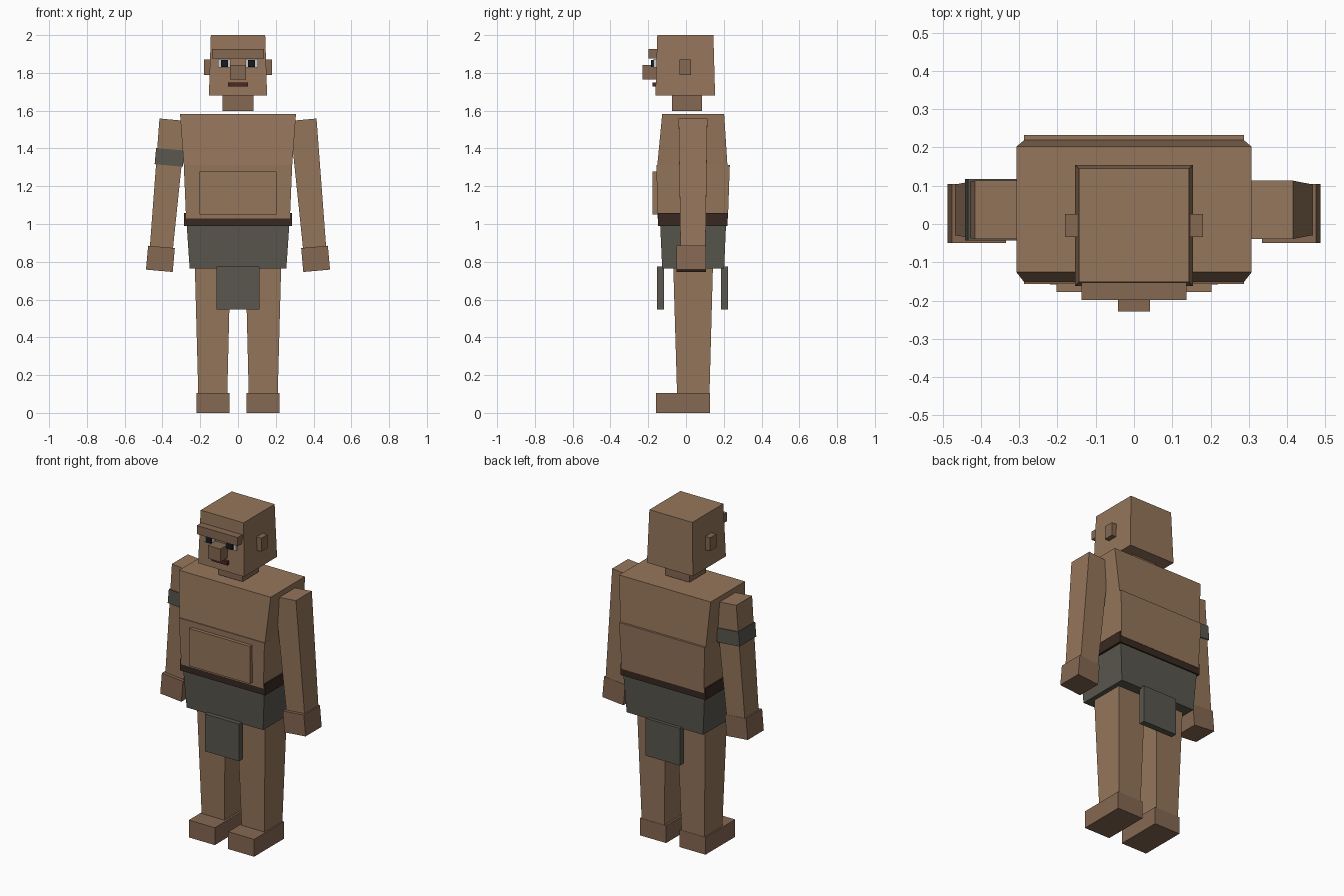
import bpy, bmesh
from mathutils import Matrix
from math import radians

if "Cube" in bpy.data.objects:
    bpy.data.objects.remove(bpy.data.objects["Cube"])


def mat(name, r, g, b):
    m = bpy.data.materials.new(name)
    m.diffuse_color = (r, g, b, 1)
    m.use_nodes = True
    m.node_tree.nodes["Principled BSDF"].inputs["Base Color"].default_value = m.diffuse_color
    return m


SKIN = mat("skin", 0.30, 0.18, 0.105)
SKIN_DARK = mat("dark skin", 0.235, 0.138, 0.085)
CLOTH = mat("cloth", 0.10, 0.095, 0.075)
LEATHER = mat("leather", 0.04, 0.022, 0.015)
LIPS = mat("lips", 0.08, 0.02, 0.015)
WHITE = mat("eye white", 0.6, 0.6, 0.58)
BLACK = mat("pupil", 0.01, 0.01, 0.012)


def block(name, material, z, bottom, top=None, matrix=None):
    """Tapered box; bottom and top are (x0, x1, y0, y1)."""
    bm = bmesh.new()
    rings = []
    for h, (x0, x1, y0, y1) in zip(z, (bottom, top or bottom)):
        rings.append([bm.verts.new((x, y, h)) for x, y in
                      ((x0, y0), (x1, y0), (x1, y1), (x0, y1))])
    lo, hi = rings
    bm.faces.new(lo[::-1])
    bm.faces.new(hi)
    for i in range(4):
        j = (i + 1) % 4
        bm.faces.new((lo[i], lo[j], hi[j], hi[i]))
    if matrix:
        bm.transform(matrix)
    bmesh.ops.recalc_face_normals(bm, faces=bm.faces)
    me = bpy.data.meshes.new(name)
    bm.to_mesh(me)
    bm.free()
    me.materials.append(material)
    ob = bpy.data.objects.new(name, me)
    bpy.context.collection.objects.link(ob)
    return ob


def centred(w, y0, y1):
    return (-w, w, y0, y1)


# Head and neck
block("head", SKIN, (1.68, 2.0), centred(0.154, -0.162, 0.154), centred(0.144, -0.152, 0.145))
block("neck", SKIN_DARK, (1.597, 1.69), centred(0.082, -0.074, 0.084))
block("brow", SKIN_DARK, (1.875, 1.927), centred(0.137, -0.199, -0.14))
block("nose", SKIN_DARK, (1.764, 1.843), centred(0.042, -0.229, -0.14))
block("mouth", LIPS, (1.727, 1.749), centred(0.052, -0.178, -0.14))

# Torso
block("chest", SKIN, (1.30, 1.583), centred(0.286, -0.153, 0.22), centred(0.307, -0.126, 0.202))
block("belly", SKIN, (1.03, 1.312), centred(0.275, -0.150, 0.222), centred(0.287, -0.157, 0.232))
block("belly_panel", SKIN, (1.05, 1.277), centred(0.203, -0.177, -0.13))

# Clothing
block("belt", LEATHER, (0.99, 1.058), centred(0.285, -0.147, 0.22))
block("skirt", CLOTH, (0.765, 1.0), centred(0.256, -0.126, 0.202), centred(0.272, -0.137, 0.212))
block("front_flap", CLOTH, (0.548, 0.774), centred(0.115, -0.153, -0.116))
block("back_flap", CLOTH, (0.548, 0.774), centred(0.115, 0.184, 0.222))

# Arm frame: origin at shoulder, leaning outwards
def arm_frame(s):
    return Matrix.Translation((s * 0.345, 0, 1.552)) @ Matrix.Rotation(radians(-5.1 * s), 4, 'Y')


# Paired parts
for s, side in ((-1, "right"), (1, "left")):
    def pair(name, material, z, x0, x1, y0, y1, top=None):
        flip = lambda r: r if s > 0 else (-r[1], -r[0], r[2], r[3])
        block(f"{side}_{name}", material, z, flip((x0, x1, y0, y1)), flip(top) if top else None)

    pair("ear", SKIN_DARK, (1.79, 1.871), 0.14, 0.18, -0.034, 0.026)
    pair("eye", WHITE, (1.828, 1.873), 0.04, 0.106, -0.172, -0.14)
    pair("pupil", BLACK, (1.832, 1.868), 0.053, 0.09, -0.184, -0.15)
    pair("leg", SKIN, (0.09, 0.83), 0.057, 0.21, -0.047, 0.124,
         (0.039, 0.230, -0.069, 0.144))
    pair("foot", SKIN_DARK, (0, 0.105), 0.045, 0.219, -0.158, 0.126)
    frame = arm_frame(s)
    block(f"{side}_arm", SKIN, (-0.70, 0), centred(0.061, -0.029, 0.103),
          centred(0.071, -0.039, 0.113), frame)
    block(f"{side}_hand", SKIN_DARK, (-0.803, -0.676), centred(0.071, -0.049, 0.105), None, frame)

# Armband on one arm only
block("armband", CLOTH, (-0.243, -0.157), centred(0.075, -0.043, 0.117), None, arm_frame(-1))
